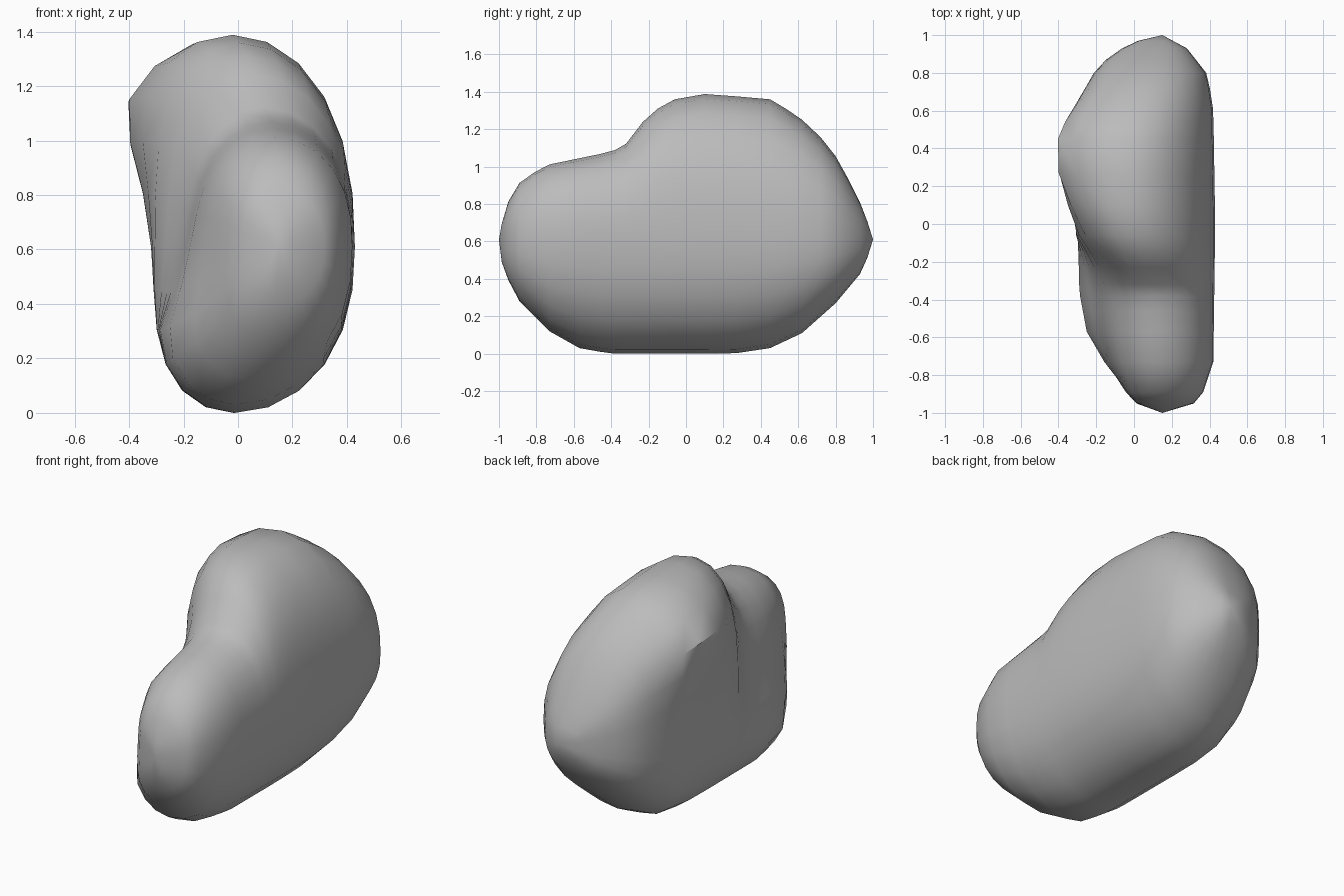
import bpy
import bmesh
from math import sin, cos, tau

cube = bpy.data.objects.get("Cube")
if cube:
    bpy.data.objects.remove(cube, do_unlink=True)

SIDES = 24
WAIST = .61  # height of the widest line, shared by every section


def curve(points, y):
    """Straight-line lookup along a short list of (y, value) points."""
    for (a, va), (b, vb) in zip(points, points[1:]):
        if y <= b:
            return va + (vb - va) * (y - a) / (b - a)
    return points[-1][1]


# Outlines along the length of the stone
top = [(-1, .61), (-.97, .78), (-.88, .93), (-.74, 1.01), (-.4, 1.08), (-.33, 1.11),
       (-.23, 1.24), (-.17, 1.3), (-.06, 1.36), (.11, 1.39), (.45, 1.36), (.6, 1.27),
       (.77, 1.11), (.87, .93), (.95, .77), (1, .61)]
bottom = [(-1, .61), (-.98, .45), (-.89, .28), (-.73, .12), (-.57, .03), (-.4, 0),
          (.25, 0), (.45, .03), (.62, .11), (.8, .27), (.95, .45), (1, .61)]
flat_side = [(-1, .15), (-.94, .35), (-.73, .42), (0, .43), (.6, .42), (.79, .39),
             (.93, .28), (1, .15)]
low_side = [(-1, .15), (-.94, -.03), (-.84, -.1), (-.73, -.19), (-.57, -.28),
            (-.35, -.31), (.5, -.31), (.7, -.26), (.84, -.19), (.96, -.02), (1, .15)]
high_side = [(-1, .15), (-.94, .0), (-.73, -.08), (-.35, -.12), (-.22, -.18),
             (-.05, -.31), (.1, -.39), (.28, -.47), (.45, -.47), (.6, -.4),
             (.72, -.3), (.84, -.2), (.96, -.02), (1, .15)]
top_ridge = [(-1, .15), (-.4, .12), (0, -.02), (.5, -.02), (1, .15)]
bottom_ridge = [(-1, .15), (-.57, -.01), (.5, -.02), (1, .15)]


def section(y):
    """One rounded cross-section, leaning outward where the hump bulges."""
    zt, zb = curve(top, y), curve(bottom, y)
    right = curve(flat_side, y)
    low, high = curve(low_side, y), curve(high_side, y)
    power = .6 if high > low else 3
    ring = []
    for i in range(SIDES):
        t = tau * i / SIDES
        upper = sin(t) > 0
        middle = curve(top_ridge if upper else bottom_ridge, y)
        z = WAIST + abs(sin(t)) * ((zt if upper else zb) - WAIST)
        is_right = cos(t) > 0
        spread = max(0, 1 - abs(sin(t)) ** (2.4 if is_right else 3.7)) ** .5
        blend = min(1, max(0, (z - .3) / .8)) ** power
        reach = right if is_right else low + (high - low) * blend
        ring.append((middle + (reach - middle) * spread, y, z))
    return ring


# Loft the sections and close both tips
stations = [-.985, -.95, -.89, -.81, -.73, -.57, -.46, -.38, -.32, -.23, -.15, -.06,
            .1, .27, .45, .54, .62, .72, .8, .87, .93, .97]
bm = bmesh.new()
rings = [[bm.verts.new(p) for p in section(y)] for y in stations]
for a, b in zip(rings, rings[1:]):
    for i in range(SIDES):
        j = (i + 1) % SIDES
        bm.faces.new((a[i], a[j], b[j], b[i]))
for ring, y in ((rings[0], -1), (rings[-1], 1)):
    tip = bm.verts.new((.15, y, WAIST))
    for i in range(SIDES):
        bm.faces.new((ring[i], ring[(i + 1) % SIDES], tip))
bmesh.ops.recalc_face_normals(bm, faces=bm.faces)
mesh = bpy.data.meshes.new("stone")
bm.to_mesh(mesh)
bm.free()

stone = bpy.data.objects.new("stone", mesh)
bpy.context.collection.objects.link(stone)

# Plain grey stone
grey = bpy.data.materials.new("stone grey")
grey.use_nodes = True
colour = (.5, .5, .5, 1)
grey.diffuse_color = colour
grey.node_tree.nodes["Principled BSDF"].inputs["Base Color"].default_value = colour
mesh.materials.append(grey)

bpy.ops.object.select_all(action="DESELECT")
stone.select_set(True)
bpy.context.view_layer.objects.active = stone
bpy.ops.object.shade_smooth_by_angle(angle=.6)
